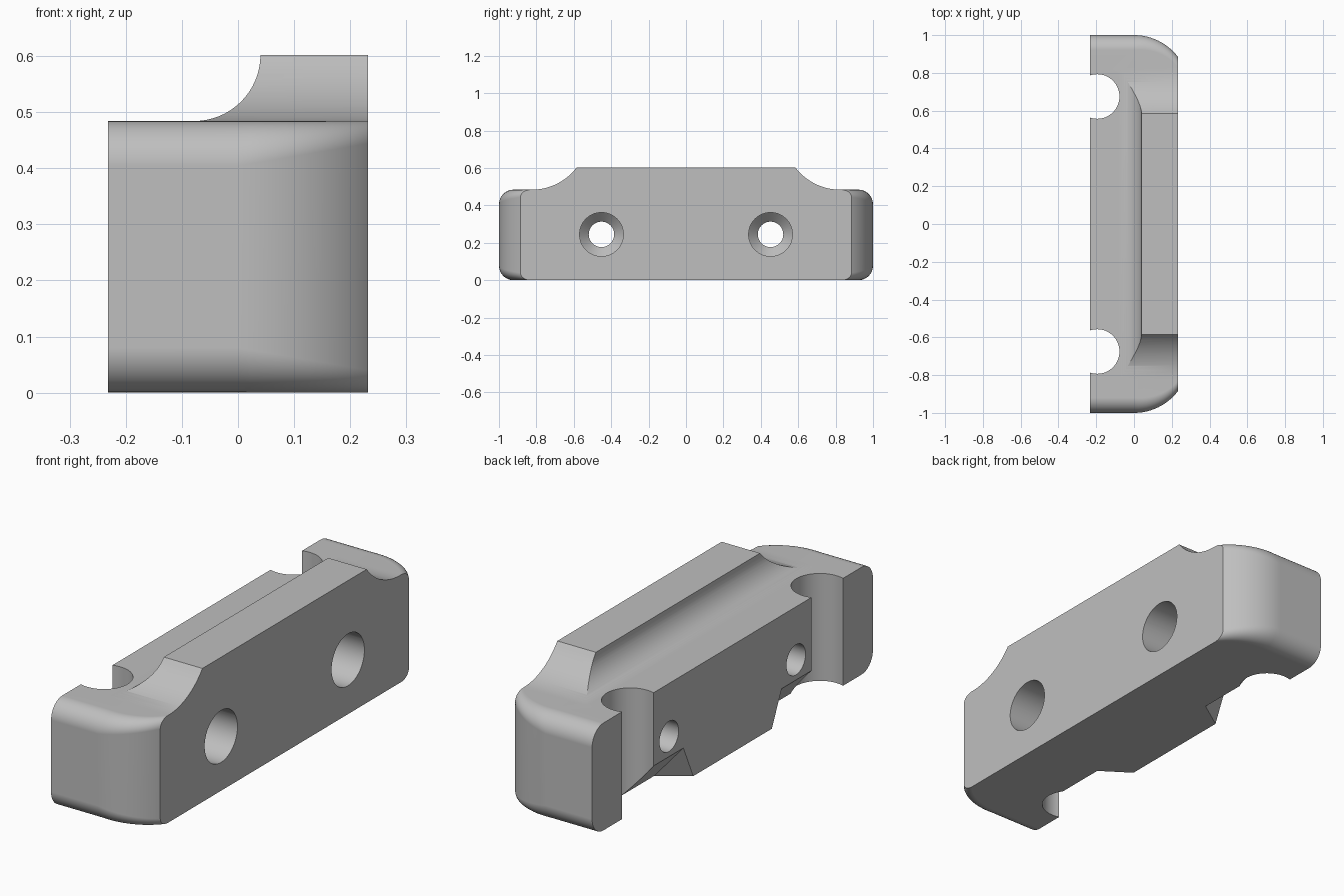
import bpy, bmesh
from math import sin, cos, pi, sqrt, radians
from mathutils import Matrix, Vector

cube = bpy.data.objects.get("Cube")
if cube:
    bpy.data.objects.remove(cube, do_unlink=True)

HX, TOP, PEAK = 0.232, 0.484, 0.602      # half width, deck height, ridge height
END_R = 0.292                            # plan radius of the rounded end corners

grey = bpy.data.materials.new("plain grey")
grey.use_nodes = True
colour = (0.52, 0.52, 0.52, 1)
grey.diffuse_color = colour
grey.node_tree.nodes["Principled BSDF"].inputs["Base Color"].default_value = colour


def loft(name, rings, closed=False):
    """Join equal rings of points into a solid."""
    bm = bmesh.new()
    rows = [[bm.verts.new(p) for p in ring] for ring in rings]
    pairs = list(zip(rows, rows[1:]))
    for a, b in pairs:
        n = len(a)
        for i in range(n):
            j = (i + 1) % n
            bm.faces.new((a[i], a[j], b[j], b[i]))
    bm.faces.new(rows[0])
    bm.faces.new(rows[-1])
    bmesh.ops.recalc_face_normals(bm, faces=bm.faces)
    mesh = bpy.data.meshes.new(name)
    bm.to_mesh(mesh)
    bm.free()
    mesh.materials.append(grey)
    obj = bpy.data.objects.new(name, mesh)
    bpy.context.collection.objects.link(obj)
    return obj


def combine(target, tool, operation):
    """Apply a boolean and discard the tool."""
    mod = target.modifiers.new("join", 'BOOLEAN')
    mod.operation, mod.object, mod.solver = operation, tool, 'EXACT'
    bpy.context.view_layer.objects.active = target
    bpy.ops.object.modifier_apply(modifier=mod.name)
    bpy.data.objects.remove(tool, do_unlink=True)


def turned(name, centre, axis, stations, n=64):
    """Round solid from (position, radius) stations along an axis."""
    rot = Vector((0, 0, 1)).rotation_difference(Vector(axis)).to_matrix().to_4x4()
    place = Matrix.Translation(centre) @ rot
    return loft(name, [[place @ Vector((r * cos(2 * pi * i / n), r * sin(2 * pi * i / n), d))
                        for i in range(n)] for d, r in stations])


def body_section(x, n=10):
    """Rounded rectangle across the body; the ends curve in and the rounding tightens."""
    t = max(x, 0) / HX
    half = 1 - END_R + sqrt(END_R ** 2 - max(x, 0) ** 2)
    ry, rz = 0.08 - 0.025 * t, 0.08 - 0.04 * t
    points = []
    for quarter, (sy, sz) in enumerate(((1, 1), (-1, 1), (-1, -1), (1, -1))):
        for i in range(n + 1):
            a = pi / 2 * (quarter + i / n)
            points.append((x, sy * (half - ry) + ry * cos(a),
                           TOP / 2 + sz * (TOP / 2 - rz) + rz * sin(a)))
    return points


# Main block
steps = 16
body = loft("mounting_block", [body_section(x) for x in
            [-HX] + [HX * sin(pi / 2 * i / steps) for i in range(steps + 1)]])

# Raised ridge: long cove profile trimmed by a profile with coved ends
rise, low, n = PEAK - TOP, 0.3, 16
cove = [(0.04 - rise + rise * sin(pi / 2 * i / n), PEAK - rise * cos(pi / 2 * i / n))
        for i in range(n + 1)]
side = [(HX, low), (0.04 - rise, low)] + cove + [(HX, PEAK)]
ridge = loft("ridge", [[(x, y, z) for x, z in side] for y in (-0.95, 0.95)])

run = 0.24
big = (run ** 2 + rise ** 2) / (2 * rise)
sweep = [(0.825 - run * i / n, TOP + big - sqrt(big ** 2 - (run * i / n) ** 2))
         for i in range(n + 1)]
span = [(0.825, low)] + sweep + [(-y, z) for y, z in reversed(sweep)] + [(-0.825, low)]
combine(ridge, loft("ridge_ends", [[(x, y, z) for y, z in span] for x in (-0.3, 0.4)]),
        'INTERSECT')
combine(body, ridge, 'UNION')

for s in (-1, 1):
    # Angled relief under the back edge, running from the centre tab to the notch
    wedge = [(-0.3, 0.233), (-0.05, -0.058), (-0.3, -0.058)]
    inner = [(x, s * (0.28 + 0.68 * (x + HX) + 0.455 * z), z) for x, z in wedge]
    outer = [(x, s * 0.675, z) for x, z in wedge]
    combine(body, loft("relief", [inner, outer]), 'DIFFERENCE')
    # Upright round notch in the back face
    combine(body, turned("notch", (-0.195, s * 0.675, 0), (0, 0, 1),
                         [(-0.2, 0.118), (0.8, 0.118)]), 'DIFFERENCE')
    # Screw hole with a deep recess and a tapered seat
    combine(body, turned("screw_hole", (0, s * 0.452, 0.245), (1, 0, 0),
                         [(-0.4, 0.068), (-0.1, 0.068), (-0.05, 0.117), (0.4, 0.117)]),
            'DIFFERENCE')

# Smooth curves with crisp edges and flat faces
bpy.ops.object.select_all(action='DESELECT')
body.select_set(True)
bpy.context.view_layer.objects.active = body
bpy.ops.object.shade_smooth_by_angle(angle=radians(25))
weighted = body.modifiers.new("flat_faces", 'WEIGHTED_NORMAL')
weighted.keep_sharp = True
